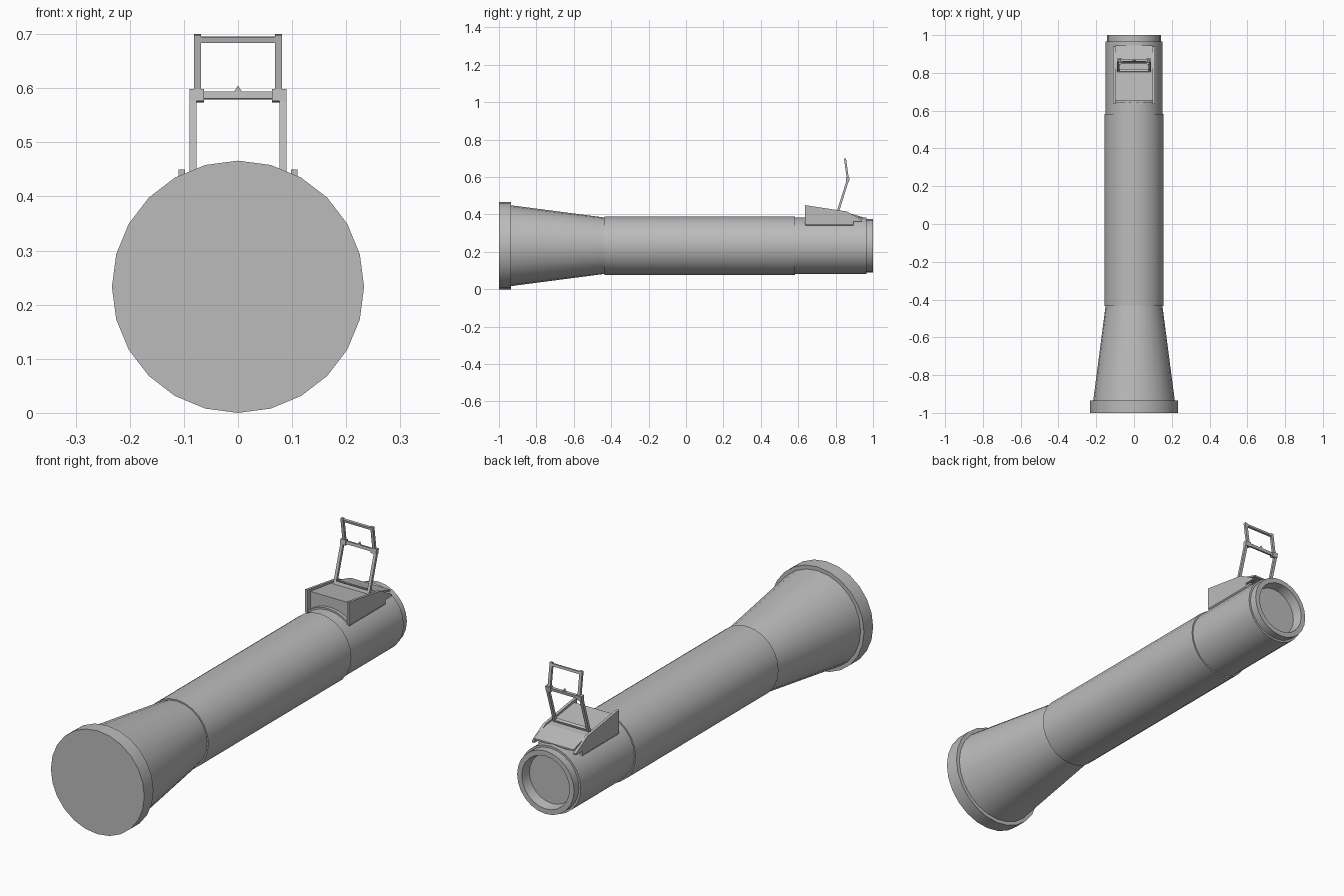
import bpy, bmesh, math
from mathutils import Vector

if "Cube" in bpy.data.objects:
    bpy.data.objects.remove(bpy.data.objects["Cube"])

AXIS_Z, SIDES = 0.233, 24

grey = bpy.data.materials.new("plain grey")
grey.diffuse_color = (0.5, 0.5, 0.5, 1)
grey.use_nodes = True
grey.node_tree.nodes["Principled BSDF"].inputs["Base Color"].default_value = grey.diffuse_color


def finish(name, bm, smooth=False):
    bmesh.ops.recalc_face_normals(bm, faces=bm.faces)
    me = bpy.data.meshes.new(name)
    bm.to_mesh(me)
    bm.free()
    me.materials.append(grey)
    if smooth:
        me.shade_smooth()
        me.set_sharp_from_angle(angle=math.radians(30))
    ob = bpy.data.objects.new(name, me)
    bpy.context.collection.objects.link(ob)
    return ob


def lathe(name, profile):
    """Turn (y, radius) points around the barrel axis and cap both ends."""
    bm = bmesh.new()
    rings = []
    for y, r in profile:
        rings.append([bm.verts.new((r * math.sin(a), y, AXIS_Z + r * math.cos(a)))
                      for a in (2 * math.pi * i / SIDES for i in range(SIDES))])
    for a, b in zip(rings, rings[1:]):
        for i in range(SIDES):
            j = (i + 1) % SIDES
            bm.faces.new((a[i], a[j], b[j], b[i]))
    bm.faces.new(rings[0])
    bm.faces.new(rings[-1])
    return finish(name, bm, True)


def prism(name, pts, x0, x1):
    """Extrude a (y, z) outline from x0 to x1."""
    bm = bmesh.new()
    face = bm.faces.new([bm.verts.new((x0, y, z)) for y, z in pts])
    ext = bmesh.ops.extrude_face_region(bm, geom=[face])["geom"]
    bmesh.ops.translate(bm, vec=(x1 - x0, 0, 0),
                        verts=[v for v in ext if isinstance(v, bmesh.types.BMVert)])
    return finish(name, bm)


def bar(name, x0, x1, p, q, t):
    """Flat bar of thickness t running from p to q in (y, z)."""
    p, q = Vector(p), Vector(q)
    d = (q - p).normalized()
    n = Vector((-d.y, d.x)) * t / 2
    return prism(name, [p + n, q + n, q - n, p - n], x0, x1)


# Barrel: flared muzzle, thick sleeve, and rear tube with recessed end
lathe("muzzle_bell", [(-1, .233), (-.935, .233), (-.935, .216), (-.43, .150)])
lathe("main_sleeve", [(-.435, .157), (.583, .157)])
lathe("rear_tube", [(.57, .151), (.965, .151), (.965, .142), (1, .142),
                    (1, .119), (.955, .112)])

# Curved saddle under the sight
bm = bmesh.new()
arc = [math.radians(-45 + 7.5 * i) for i in range(13)]
loop = [(r * math.sin(a), AXIS_Z + r * math.cos(a))
        for r, seq in ((.158, arc), (.145, arc[::-1])) for a in seq]
front = bm.faces.new([bm.verts.new((x, .64, z)) for x, z in loop])
ext = bmesh.ops.extrude_face_region(bm, geom=[front])["geom"]
bmesh.ops.translate(bm, vec=(0, .255, 0),
                    verts=[v for v in ext if isinstance(v, bmesh.types.BMVert)])
finish("sight_saddle", bm, True)

# Sight housing with sloping rear plate
prism("sight_housing", [(.655, .35), (.655, .436), (.82, .414), (.86, .41),
                        (.86, .35)], -.1, .1)
prism("rear_slope_plate", [(.85, .404), (.85, .413), (.945, .386), (.945, .379)], -.1, .1)

# Folding sight: mirrored side parts
LOW, MID, TOP = (.812, .415), (.866, .586), (.85, .699)
for s, side in ((-1, "left"), (1, "right")):
    prism(side + "_side_plate",
          [(.635, .345), (.635, .45), (.86, .416), (.94, .37), (.94, .362),
           (.895, .362), (.895, .345)], s * .098, s * .11)
    bar(side + "_lower_leg", s * .077, s * .09, LOW, MID, .012)
    bar(side + "_upper_leg", s * .068, s * .081, MID, TOP, .011)
    bar(side + "_hinge", s * .063, s * .09, (.863, .575), (.866, .597), .018)

# Cross bars and aiming point
bar("middle_cross_bar", -.08, .08, (.864, .58), (.866, .593), .011)
bar("top_cross_bar", -.075, .075, (.853, .684), (.851, .695), .010)
bar("foot_cross_bar", -.09, .09, (.809, .411), (.815, .427), .014)
bm = bmesh.new()
tri = [(-.008, .592), (.008, .592), (0, .605)]
f = [bm.verts.new((x, .861, z)) for x, z in tri]
b = [bm.verts.new((x, .870, z)) for x, z in tri]
bm.faces.new(f)
bm.faces.new(b)
for i in range(3):
    j = (i + 1) % 3
    bm.faces.new((f[i], f[j], b[j], b[i]))
finish("aiming_point", bm)
